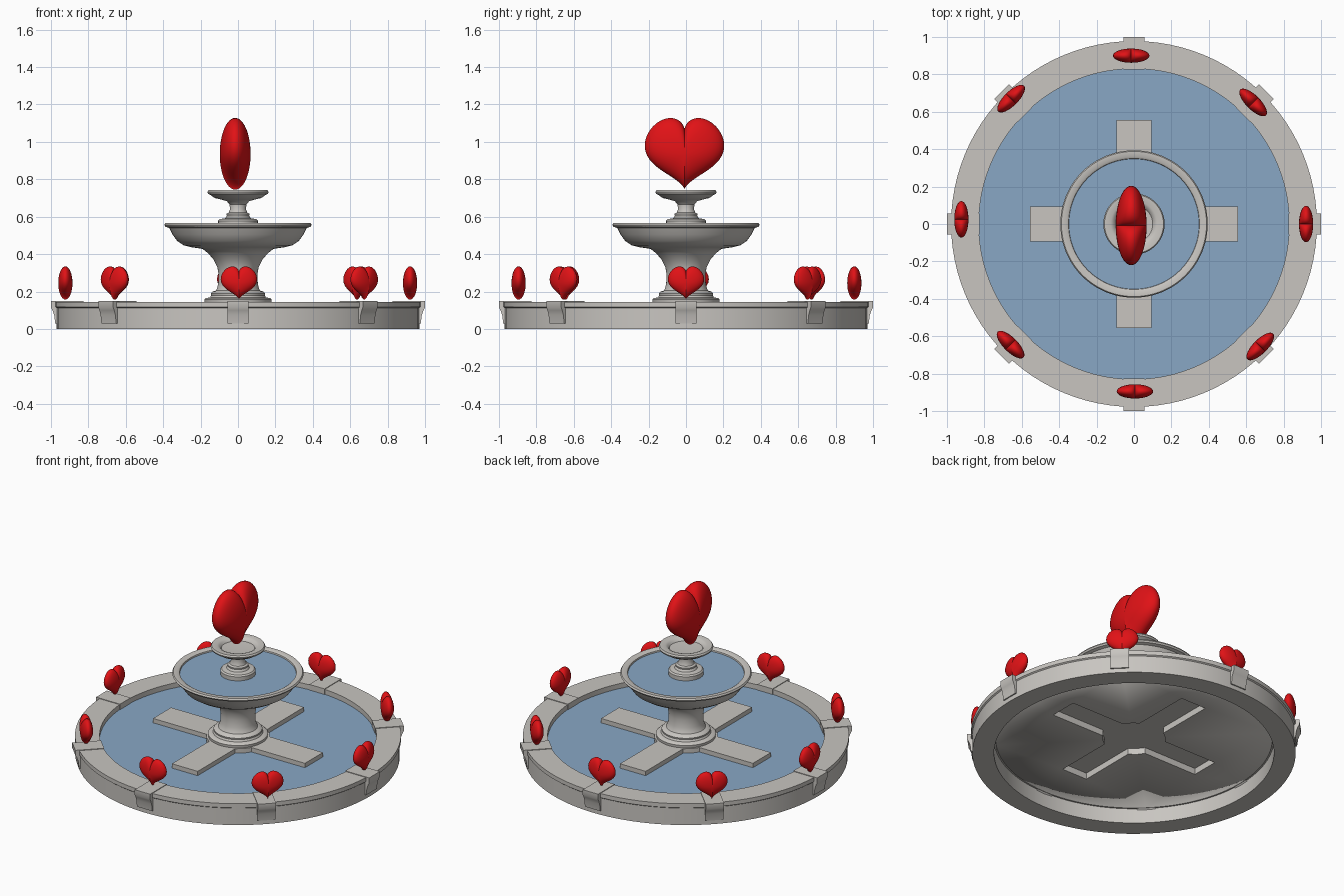
import bpy, bmesh, math
from mathutils import Matrix, Vector

if "Cube" in bpy.data.objects:
    bpy.data.objects.remove(bpy.data.objects["Cube"], do_unlink=True)


def material(name, rgb):
    m = bpy.data.materials.new(name)
    m.use_nodes = True
    m.diffuse_color = (*rgb, 1)
    m.node_tree.nodes["Principled BSDF"].inputs["Base Color"].default_value = (*rgb, 1)
    return m


STONE = material("pale_stone", (0.58, 0.56, 0.53))
WATER = material("blue_water", (0.25, 0.39, 0.56))
RED = material("red_heart", (0.75, 0.006, 0.008))


def finish(name, bm, mat, angle=35):
    bmesh.ops.recalc_face_normals(bm, faces=bm.faces)
    mesh = bpy.data.meshes.new(name)
    bm.to_mesh(mesh)
    bm.free()
    mesh.materials.append(mat)
    for p in mesh.polygons:
        p.use_smooth = True
    mesh.set_sharp_from_angle(angle=math.radians(angle))
    obj = bpy.data.objects.new(name, mesh)
    bpy.context.collection.objects.link(obj)
    return obj


def lathe(name, profile, mat, closed=False, steps=96):
    """Turn a radius/height profile around the vertical axis."""
    bm = bmesh.new()
    verts = [bm.verts.new((r, 0, z)) for r, z in profile]
    pairs = list(zip(verts, verts[1:]))
    if closed:
        pairs.append((verts[-1], verts[0]))
    edges = [bm.edges.new(p) for p in pairs]
    bmesh.ops.spin(bm, geom=verts + edges, cent=(0, 0, 0), axis=(0, 0, 1),
                   angle=2 * math.pi, steps=steps)
    bmesh.ops.remove_doubles(bm, verts=bm.verts, dist=1e-5)
    return finish(name, bm, mat)


def loop(bm, points, z):
    vs = [bm.verts.new((x, y, z)) for x, y in points]
    return vs, [bm.edges.new((a, b)) for a, b in zip(vs, vs[1:] + vs[:1])]


# Outline of the cross-shaped plinth with its eight-sided hub
quarter = [(0.555, -0.093), (0.555, 0.093), (0.165, 0.093), (0.134, 0.134), (0.093, 0.165)]
CROSS = []
for q in range(4):
    turn = Matrix.Rotation(q * math.pi / 2, 2)
    CROSS += [tuple(turn @ Vector(p)) for p in quarter[:-1]]
    CROSS.append(tuple(turn @ Vector(quarter[-1])))


def pool_sheet(name, z, radius, mat, raised=0):
    """Round sheet with a cross hole, optionally filled by a raised plinth."""
    bm = bmesh.new()
    circle = [(radius * math.cos(i * math.tau / 96), radius * math.sin(i * math.tau / 96))
              for i in range(96)]
    _, outer = loop(bm, circle, z)
    low, inner = loop(bm, CROSS, z)
    bmesh.ops.triangle_fill(bm, edges=outer + inner, use_beauty=True, normal=(0, 0, 1))
    if raised:
        high, _ = loop(bm, CROSS, z + raised)
        for i in range(len(low)):
            j = (i + 1) % len(low)
            bm.faces.new((low[i], low[j], high[j], high[i]))
        bm.faces.new(high)
    return finish(name, bm, mat, 20)


# Pool
lathe("pool_rim", [(0.84, 0), (0.97, 0), (0.97, 0.112), (0.978, 0.118), (0.978, 0.145),
                   (0.83, 0.145), (0.83, 0.098), (0.84, 0.098)], STONE, closed=True)
floor = pool_sheet("pool_floor_and_plinth", 0.1, 0.838, STONE, raised=0.04)
thick = floor.modifiers.new("thickness", "SOLIDIFY")
thick.thickness = 0.004
thick.offset = 0
pool_sheet("pool_water", 0.112, 0.834, WATER)

# Brackets clasping the rim
BRACKET = [(0.825, 0.105), (0.825, 0.149), (1.0, 0.149), (1.0, 0.115), (0.992, 0.1),
           (0.983, 0.075), (0.977, 0.028), (0.9, 0.028)]
for i in range(8):
    bm = bmesh.new()
    face = bm.faces.new([bm.verts.new((r, -0.056, z)) for r, z in BRACKET])
    ext = bmesh.ops.extrude_face_region(bm, geom=[face])
    moved = [v for v in ext["geom"] if isinstance(v, bmesh.types.BMVert)]
    bmesh.ops.translate(bm, verts=moved, vec=(0, 0.112, 0))
    bmesh.ops.rotate(bm, verts=bm.verts, matrix=Matrix.Rotation(i * math.pi / 4, 3, "Z"))
    finish("rim_bracket_%d" % (i + 1), bm, STONE)

# Pedestal and large bowl
lathe("pedestal_and_bowl", [
    (0, 0.141), (0.178, 0.141), (0.18, 0.158), (0.172, 0.165), (0.15, 0.168), (0.144, 0.18),
    (0.146, 0.19), (0.135, 0.2), (0.118, 0.205), (0.113, 0.215), (0.106, 0.24), (0.104, 0.29),
    (0.11, 0.33), (0.13, 0.37), (0.16, 0.405), (0.19, 0.428), (0.25, 0.437), (0.29, 0.447),
    (0.325, 0.47), (0.35, 0.505), (0.368, 0.54), (0.388, 0.546), (0.394, 0.556),
    (0.388, 0.566), (0.36, 0.566), (0.35, 0.56), (0.347, 0.545), (0, 0.54)], STONE)
lathe("bowl_water", [(0, 0.551), (0.349, 0.551)], WATER)

# Stem and small top dish
lathe("stem_and_top_dish", [
    (0, 0.545), (0.105, 0.545), (0.106, 0.578), (0.098, 0.587), (0.068, 0.592), (0.06, 0.605),
    (0.062, 0.615), (0.05, 0.622), (0.043, 0.64), (0.045, 0.665), (0.06, 0.683), (0.09, 0.692),
    (0.125, 0.7), (0.146, 0.715), (0.16, 0.722), (0.164, 0.732), (0.158, 0.742),
    (0.125, 0.742), (0.11, 0.735), (0.1, 0.72), (0, 0.715)], STONE, steps=64)


def heart(name, width, height, depth, place, turn, count=64, rings=12):
    """Puffed heart: shrinking outlines rise towards the middle on both sides."""
    bm = bmesh.new()
    outline = []
    for i in range(count):
        t = math.tau * i / count
        u = math.sin(t) ** 3 / 2
        v = (13 * math.cos(t) - 2.5 * math.cos(2 * t) - 2 * math.cos(3 * t) - math.cos(4 * t))
        outline.append((u * width, (v + 1.55) / 25.9 * height))
    rim = [bm.verts.new((u, 0, v)) for u, v in outline]
    for side in (-1, 1):
        last = rim
        for k in range(1, rings):
            a = k / rings * math.pi / 2
            s, y = math.cos(a), side * depth / 2 * math.sin(a)
            ring = [bm.verts.new((u * s, y, v * s)) for u, v in outline]
            for i in range(count):
                j = (i + 1) % count
                bm.faces.new((last[i], last[j], ring[j], ring[i]))
            last = ring
        tip = bm.verts.new((0, side * depth / 2, 0))
        for i in range(count):
            bm.faces.new((last[i], last[(i + 1) % count], tip))
    bm.transform(Matrix.Translation(place) @ Matrix.Rotation(turn, 4, "Z"))
    return finish(name, bm, RED, 50)


# Hearts
heart("top_heart", 0.425, 0.38, 0.165, (-0.015, -0.008, 0.935), math.pi / 2)
SPOTS = [(0.92, 0), (0.637, 0.65), (-0.015, 0.9), (-0.657, 0.67),
         (-0.923, 0.025), (-0.66, -0.645), (0.005, -0.895), (0.675, -0.655)]
for i, (x, y) in enumerate(SPOTS):
    heart("rim_heart_%d" % (i + 1), 0.195, 0.176, 0.076, (x, y, 0.245),
          i * math.pi / 4 + math.pi / 2, 40, 8)
